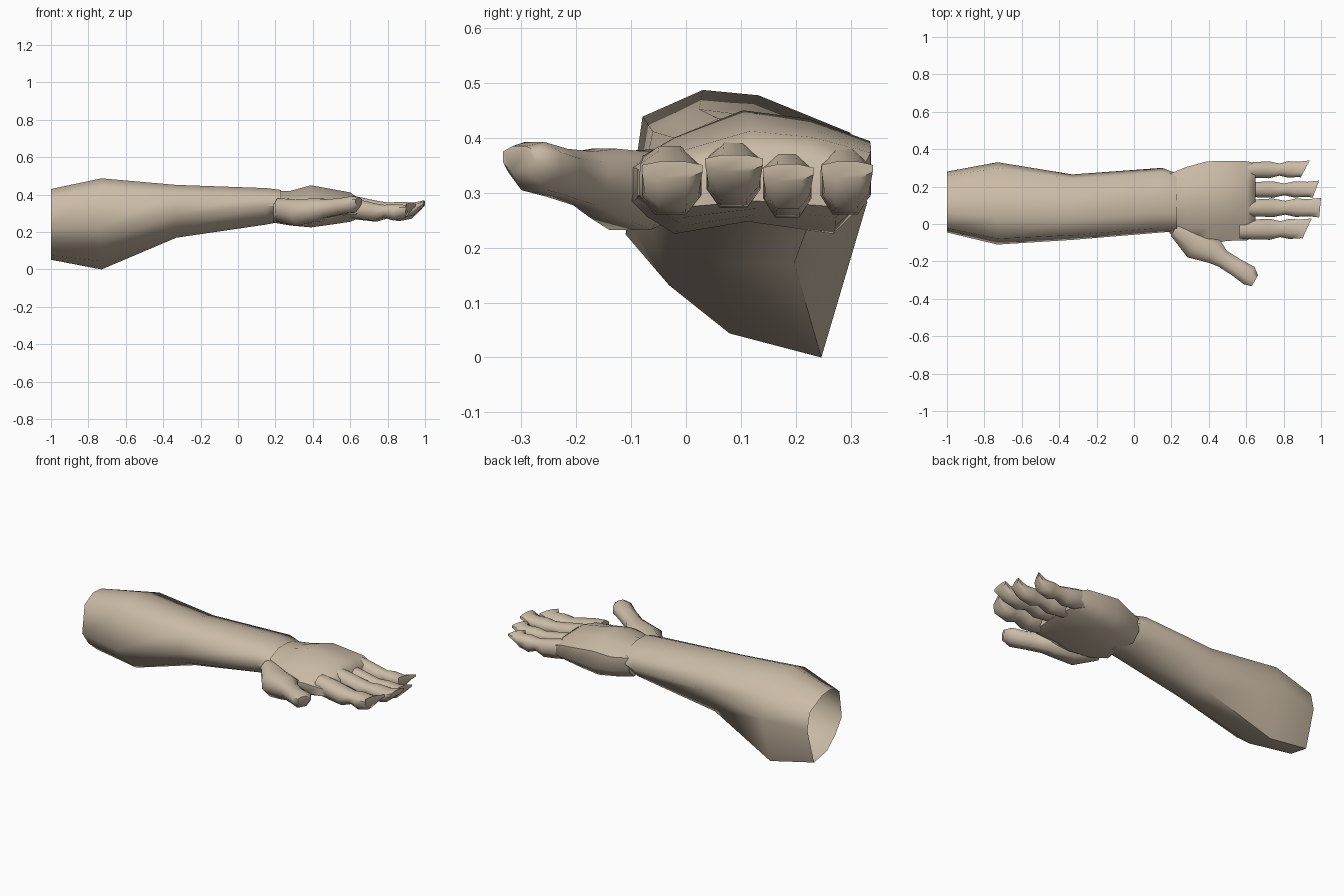
import bpy
import bmesh
from mathutils import Matrix
from math import radians

cube = bpy.data.objects.get("Cube")
if cube:
    bpy.data.objects.remove(cube, do_unlink=True)

# Single skin colour
skin = bpy.data.materials.new("tan_skin")
skin.use_nodes = True
colour = (0.60, 0.50, 0.385, 1)
skin.diffuse_color = colour
skin.node_tree.nodes["Principled BSDF"].inputs["Base Color"].default_value = colour

# Cross-sections in unit (side, height) coordinates
ELBOW = [(.32, 1), (.55, .98), (.93, .84), (1, .58), (.81, 0), (.43, .09), (.18, .27), (0, .46), (.07, .9)]
WRIST = [(.3, 1), (.6, 1), (.93, .82), (1, .5), (.8, .12), (.45, 0), (.2, .15), (0, .5), (.07, .82)]
PALM = [(.48, 1), (.75, .93), (1, .75), (1, .3), (.85, 0), (.5, .1), (.2, 0), (0, .25), (0, .55), (.2, .78)]
DIGIT = [(.3, 1), (.7, 1), (1, .8), (1, .4), (.75, .05), (.25, .05), (0, .4), (0, .8)]


def blend(a, b, t):
    return [(p[0] + (q[0] - p[0]) * t, p[1] + (q[1] - p[1]) * t) for p, q in zip(a, b)]


def loft(name, stations, shapes, slant=0, caps=(True, True), matrix=None, angle=60):
    """Skin rings given as (x, y_min, y_max, z_min, z_max)."""
    bm = bmesh.new()
    rings = []
    for i, (x, y0, y1, z0, z1) in enumerate(stations):
        lean = slant if i == len(stations) - 1 else 0
        rings.append([bm.verts.new((x - lean * (1 - u), y0 + (y1 - y0) * u, z0 + (z1 - z0) * v))
                      for u, v in shapes[i]])
    for a, b in zip(rings, rings[1:]):
        for i in range(len(a)):
            j = (i + 1) % len(a)
            bm.faces.new((a[i], a[j], b[j], b[i]))
    if caps[0]:
        bm.faces.new(rings[0][::-1])
    if caps[1]:
        bm.faces.new(rings[-1])
    bmesh.ops.recalc_face_normals(bm, faces=bm.faces[:])
    if matrix:
        bm.transform(matrix)
    mesh = bpy.data.meshes.new(name)
    bm.to_mesh(mesh)
    bm.free()
    mesh.materials.append(skin)
    obj = bpy.data.objects.new(name, mesh)
    bpy.context.collection.objects.link(obj)
    bpy.ops.object.select_all(action='DESELECT')
    obj.select_set(True)
    bpy.context.view_layer.objects.active = obj
    bpy.ops.object.shade_smooth_by_angle(angle=radians(angle))
    return obj


# Forearm, hollow and open at the elbow
arm = [(-1, -.045, .28, .045, .43), (-.73, -.11, .33, 0, .487), (-.33, -.085, .265, .155, .452),
       (.15, -.045, .3, .24, .435), (.23, -.04, .27, .255, .425)]
loft("forearm", arm, [blend(ELBOW, WRIST, t) for t in (.15, 0, .45, 1, 1)], caps=(False, False))

# Palm and back of the hand
palm = [(.19, -.05, .268, .25, .42), (.28, -.1, .305, .235, .42), (.39, -.11, .335, .225, .45),
        (.5, -.09, .337, .24, .43), (.6, -.088, .336, .255, .412), (.65, -.07, .325, .275, .375)]
loft("hand", palm, [PALM] * len(palm))

# Thumb, lofted along its own axis and swung outward
thumb = [(-.05, -.02, .06, .25, .38), (.085, -.076, .1, .225, .375), (.195, -.045, .088, .25, .38),
         (.25, -.036, .06, .272, .375), (.34, -.04, .056, .288, .38), (.42, -.05, .06, .3, .392),
         (.46, -.038, .03, .335, .385)]
swing = Matrix.Translation((.25, -.07, 0)) @ Matrix.Rotation(radians(-30), 4, 'Z')
loft("thumb", thumb, [DIGIT] * len(thumb), matrix=swing)

# Fingers: base side range, tip side range, tip x, tip slant, lift
FINGERS = {
    "index_finger": (-.09, .03, -.08, .03, .95, .05, .0),
    "middle_finger": (.035, .137, .035, .14, 1.0, .01, .012),
    "ring_finger": (.137, .23, .14, .232, .99, .035, -.005),
    "little_finger": (.24, .336, .247, .34, .94, .05, .0),
}
for name, (b0, b1, t0, t1, tip, slant, lift) in FINGERS.items():
    reach = tip - .6
    stations = []
    # Fraction of reach, side inset, bottom, top
    for f, inset, low, high in [(-.1, .012, .28, .385), (.12, .006, .265, .375), (.36, .002, .255, .355),
                                (.52, .015, .275, .345), (.66, .003, .258, .35), (.84, .006, .272, .345),
                                (1, 0, .325, .357)]:
        t = max(f, 0)
        y0, y1 = b0 + (t0 - b0) * t, b1 + (t1 - b1) * t
        stations.append((.6 + reach * f, y0 + inset, y1 - inset, low + lift, high + lift))
    loft(name, stations, [DIGIT] * len(stations), slant=slant)
